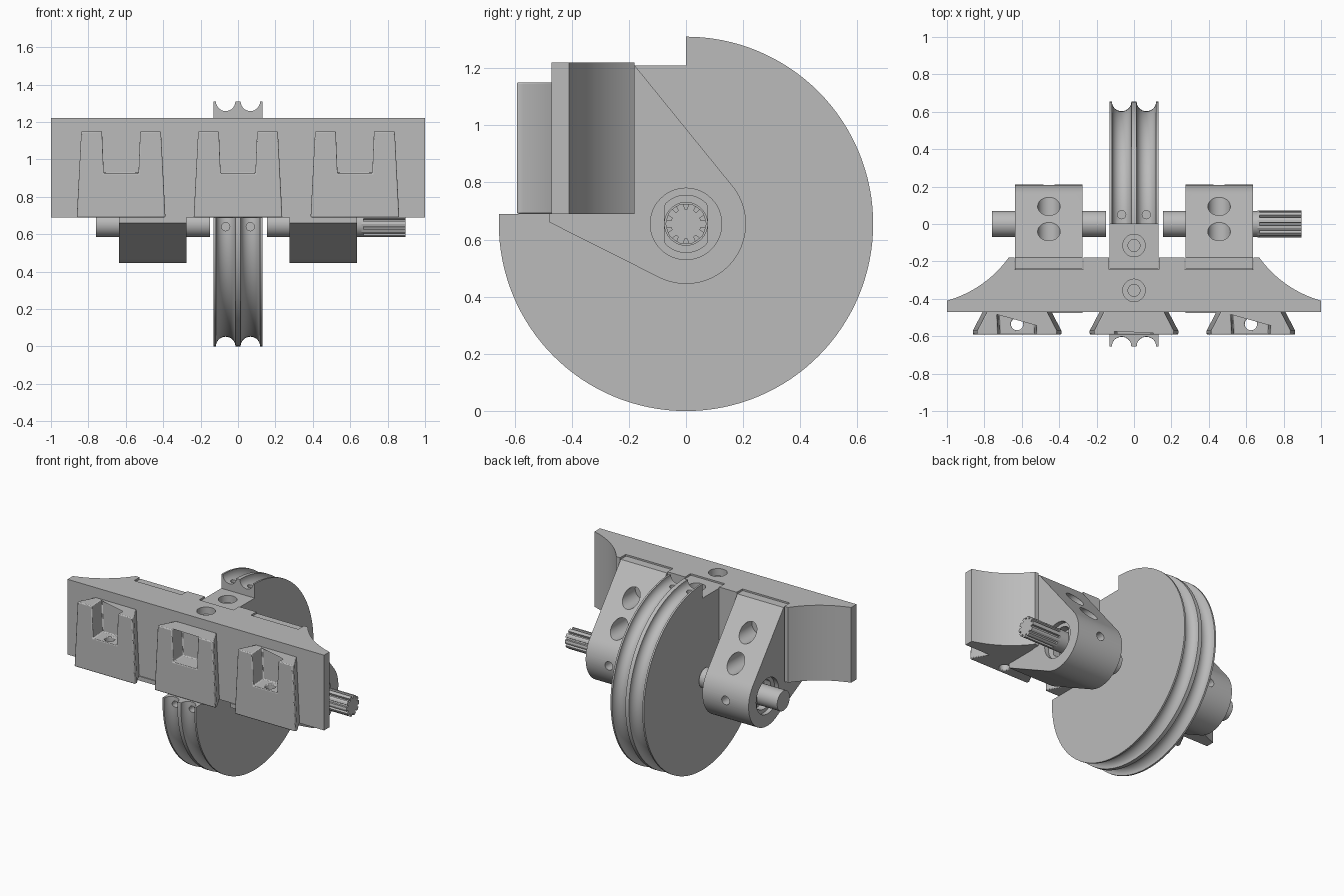
import bpy, bmesh, math
from mathutils import Matrix, Vector

if "Cube" in bpy.data.objects:
    bpy.data.objects.remove(bpy.data.objects["Cube"])

grey = bpy.data.materials.new("plain grey")
grey.use_nodes = True
GREY = (0.5, 0.5, 0.5, 1)
grey.diffuse_color = GREY
grey.node_tree.nodes["Principled BSDF"].inputs["Base Color"].default_value = GREY

HUB = 0.655      # axle height and wheel radius
BASE = 0.69      # underside of the plate
BLOCK_TOP = 1.21


def finish(name, bm):
    bmesh.ops.recalc_face_normals(bm, faces=bm.faces)
    mesh = bpy.data.meshes.new(name)
    bm.to_mesh(mesh)
    bm.free()
    obj = bpy.data.objects.new(name, mesh)
    bpy.context.collection.objects.link(obj)
    mesh.materials.append(grey)
    return obj


def loft(name, rings):
    """Skin a stack of equal-length closed rings and cap the ends."""
    bm = bmesh.new()
    rows = [[bm.verts.new(p) for p in ring] for ring in rings]
    for a, b in zip(rows, rows[1:]):
        for i in range(len(a)):
            j = (i + 1) % len(a)
            bm.faces.new((a[i], a[j], b[j], b[i]))
    bm.faces.new(rows[0])
    bm.faces.new(rows[-1])
    return finish(name, bm)


def side_prism(name, pts, x0, x1):
    return loft(name, [[(x, y, z) for y, z in pts] for x in (x0, x1)])


def box(name, x0, x1, y0, y1, z0, z1):
    return side_prism(name, [(y0, z0), (y1, z0), (y1, z1), (y0, z1)], x0, x1)


def rod(name, start, end, radius, sides=48):
    start, end = Vector(start), Vector(end)
    axis = end - start
    bm = bmesh.new()
    place = Matrix.Translation((start + end) / 2) @ axis.to_track_quat('Z', 'Y').to_matrix().to_4x4()
    bmesh.ops.create_cone(bm, cap_ends=True, segments=sides, radius1=radius,
                          radius2=radius, depth=axis.length, matrix=place)
    return finish(name, bm)


def boolean(obj, tool, operation='DIFFERENCE'):
    tool.hide_render = True
    bpy.context.view_layer.objects.active = obj
    mod = obj.modifiers.new("cut", 'BOOLEAN')
    mod.operation, mod.solver, mod.object = operation, 'EXACT', tool
    bpy.ops.object.modifier_apply(modifier=mod.name)
    bpy.data.objects.remove(tool)


def smooth(obj):
    bpy.ops.object.select_all(action='DESELECT')
    obj.select_set(True)
    bpy.context.view_layer.objects.active = obj
    bpy.ops.object.shade_smooth_by_angle(angle=math.radians(30))


def arc(cy, cz, r, a0, a1, n):
    angles = [math.radians(a0 + (a1 - a0) * i / n) for i in range(n + 1)]
    return [(cy + r * math.cos(a), cz + r * math.sin(a)) for a in angles]


# Wheel with two rope grooves, swept round the axle
groove = [(-0.13, HUB)]
for c in (-0.066, 0.066):
    groove += arc(c, HUB, 0.052, 180, 360, 14)
groove.append((0.13, HUB))
STEPS = 128
rings = []
for x, r in groove:
    rings.append([(x, r * math.cos(t * math.tau / STEPS), HUB + r * math.sin(t * math.tau / STEPS))
                  for t in range(STEPS)])
wheel = loft("grooved_wheel", rings)
boolean(wheel, box("quarter_cutter", -0.3, 0.3, -1, 0, BASE, 2))
boolean(wheel, box("wheel_block", -0.13, 0.13, -0.24, 0, 0.6, BLOCK_TOP), 'UNION')
for x in (-0.066, 0.066):
    boolean(wheel, rod("rope_hole", (x, -0.8, 0.64), (x, -0.45, 0.64), 0.022, 24))
    boolean(wheel, rod("rope_hole", (x, 0.05, 1.5), (x, 0.05, 1.1), 0.022, 24))
boolean(wheel, rod("bolt_sink", (0, -0.115, 1.16), (0, -0.115, 1.4), 0.06))
boolean(wheel, rod("bolt_hole", (0, -0.115, 0.9), (0, -0.115, 1.3), 0.032))
smooth(wheel)

# Mounting plate with concave ends
P0, P1, P2 = Vector((0.67, -0.18)), Vector((0.795, -0.35)), Vector((1, -0.41))
curve = [P0 * (1 - t) ** 2 + P1 * 2 * t * (1 - t) + P2 * t * t for t in [i / 16 for i in range(17)]]
half = [(p.x, p.y) for p in curve] + [(1, -0.47)]
outline = half + [(-x, y) for x, y in reversed(half)]
plate = loft("mounting_plate", [[(x, y, z) for x, y in outline] for z in (BASE, 1.22)])
for lo, hi in ((-0.64, -0.27), (-0.133, 0.133), (0.27, 0.64)):
    boolean(plate, box("slot_cutter", lo, hi, -0.242, 0, 0.5, 1.5))
boolean(plate, rod("bolt_sink", (0, -0.355, 1.17), (0, -0.355, 1.4), 0.06))
boolean(plate, rod("bolt_hole", (0, -0.355, 0.6), (0, -0.355, 1.3), 0.032))
smooth(plate)


# Dovetail forked tabs on the front
def tab_ring(cx, w, z):
    side = [(w - 0.055, -0.465), (w, -0.57), (w, -0.592)]
    return [(cx + x, y, z) for x, y in side] + [(cx - x, y, z) for x, y in reversed(side)]


def notch_ring(cx, w, z):
    return [(cx + w, -0.7, z), (cx + w + 0.012, -0.47, z),
            (cx - w - 0.012, -0.47, z), (cx - w, -0.7, z)]


for label, cx in (("right", -0.625), ("middle", 0), ("left", 0.625)):
    tab = loft(label + "_forked_tab", [tab_ring(cx, 0.237, BASE), tab_ring(cx, 0.213, 1.15)])
    boolean(tab, loft("notch_cutter", [notch_ring(cx, 0.087, 0.925), notch_ring(cx, 0.102, 1.3)]))
    if cx:
        boolean(tab, rod("pin_hole", (cx, -0.535, 0.5), (cx, -0.535, 1.1), 0.033, 32))
    bevel = tab.modifiers.new("soft_edges", 'BEVEL')
    bevel.width, bevel.segments, bevel.limit_method = 0.006, 2, 'ANGLE'
    smooth(tab)

# Bearing arms on both sides of the wheel
arm_profile = [(-0.18, BLOCK_TOP)] + arc(0, HUB, 0.21, 39, -116, 40)
arm_profile += [(-0.477, 0.66), (-0.477, BASE), (-0.24, BASE), (-0.24, BLOCK_TOP)]
flatted = [(max(-0.075, min(0.075, y)), z) for y, z in arc(0, HUB, 0.1, 0, 360, 48)[:-1]
           if abs(y) < 0.082]
for label, s in (("right", -1), ("left", 1)):
    mid = s * 0.455
    arm = side_prism(label + "_bearing_arm", arm_profile, mid - 0.18, mid + 0.18)
    boolean(arm, rod("axle_bore", (mid - 0.3, 0, HUB), (mid + 0.3, 0, HUB), 0.075))
    for d in (-1, 1):
        face = mid + d * 0.18
        boolean(arm, rod("bearing_seat", (face - d * 0.03, 0, HUB), (face + d * 0.1, 0, HUB), 0.125))
        boolean(arm, side_prism("key_seat", flatted, *sorted((face - d * 0.08, face + d * 0.1))))
    for z in (0.872, 1.038):
        boolean(arm, rod("screw_hole", (mid, -0.17, z), (mid, 0.4, z), 0.06))
    boolean(arm, rod("set_screw_hole", (mid, 0.1, HUB), (mid, 0.4, HUB), 0.03, 24))
    smooth(arm)

# Axles, the left one ending in a splined shaft
smooth(rod("right_axle", (-0.76, 0, HUB), (-0.15, 0, HUB), 0.07))
smooth(rod("left_axle", (0.155, 0, HUB), (0.67, 0, HUB), 0.07))
TEETH = 10
spline = []
for i in range(TEETH):
    for offset, r in ((-0.3, 0.07), (0, 0.072), (0.3, 0.07), (0.36, 0.053), (0.64, 0.053)):
        a = math.tau * (i + offset) / TEETH
        spline.append((r * math.cos(a), HUB + r * math.sin(a)))
side_prism("splined_shaft", spline, 0.66, 0.895)
